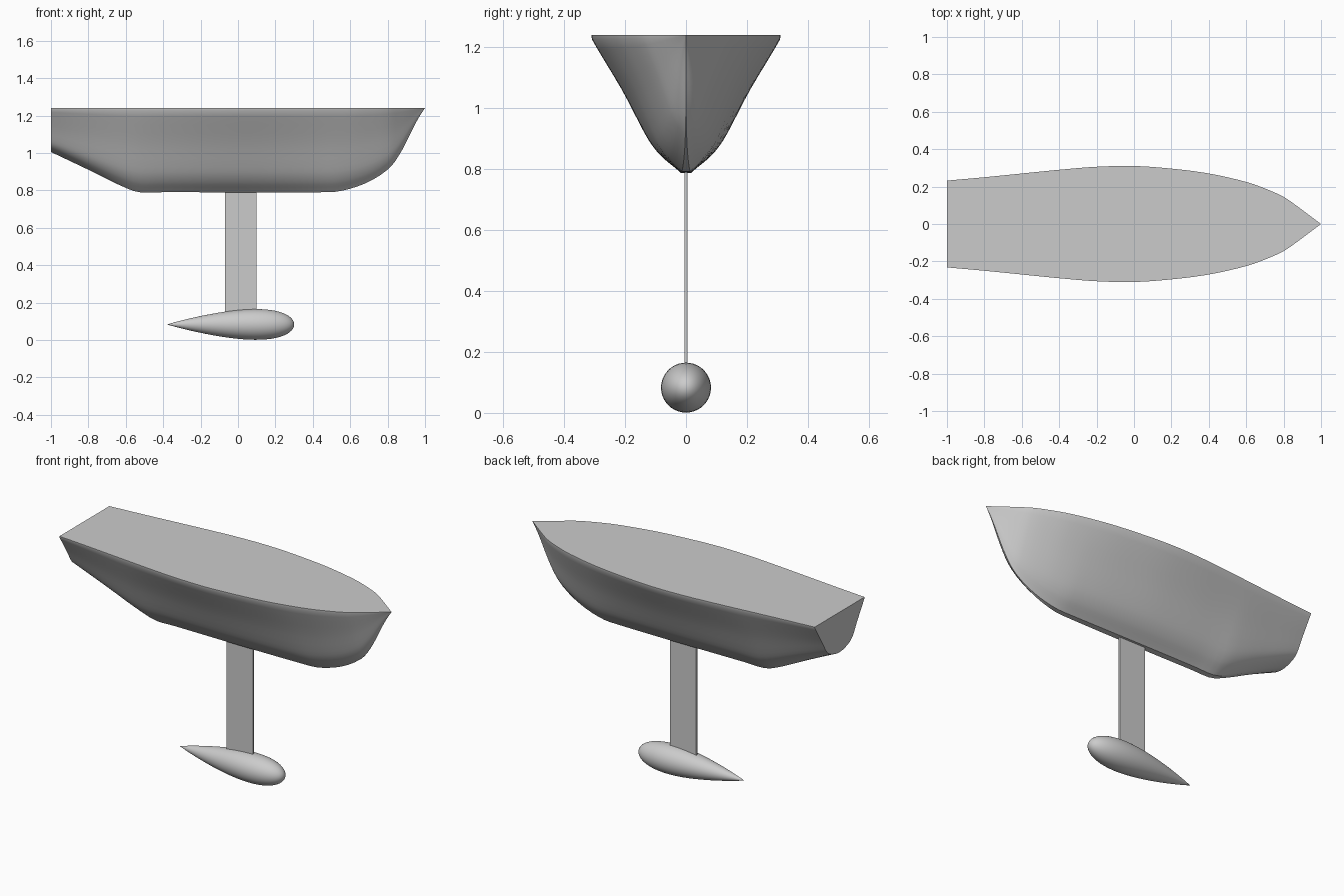
import bpy, bmesh
from math import sin, cos, pi, sqrt

cube = bpy.data.objects.get("Cube")
if cube:
    bpy.data.objects.remove(cube)

grey = bpy.data.materials.new("light grey")
grey.use_nodes = True
grey.diffuse_color = (0.6, 0.6, 0.6, 1)
grey.node_tree.nodes["Principled BSDF"].inputs["Base Color"].default_value = (0.6, 0.6, 0.6, 1)

DECK_Z = 1.24


def curve(points, x):
    """Smooth interpolation through sorted (x, value) points."""
    n = len(points)
    i = 0
    while i < n - 2 and x > points[i + 1][0]:
        i += 1

    def slope(k):
        a, b = points[max(k - 1, 0)], points[min(k + 1, n - 1)]
        return (b[1] - a[1]) / (b[0] - a[0])
    (x0, v0), (x1, v1) = points[i], points[i + 1]
    d = x1 - x0
    t = (x - x0) / d
    return ((2*t**3 - 3*t**2 + 1) * v0 + (t**3 - 2*t**2 + t) * d * slope(i)
            + (3*t**2 - 2*t**3) * v1 + (t**3 - t**2) * d * slope(i + 1))


def finish(name, bm, angle=None):
    bmesh.ops.remove_doubles(bm, verts=bm.verts, dist=1e-5)
    bmesh.ops.recalc_face_normals(bm, faces=bm.faces)
    mesh = bpy.data.meshes.new(name)
    bm.to_mesh(mesh)
    bm.free()
    obj = bpy.data.objects.new(name, mesh)
    bpy.context.collection.objects.link(obj)
    mesh.materials.append(grey)
    if angle:
        bpy.ops.object.select_all(action='DESELECT')
        obj.select_set(True)
        bpy.context.view_layer.objects.active = obj
        bpy.ops.object.shade_smooth_by_angle(angle=angle)
    return obj


def skin(bm, rings, closed):
    """Bridge matching rows of points with quads."""
    rows = [[bm.verts.new(p) for p in ring] for ring in rings]
    for a, b in zip(rows, rows[1:]):
        for j in range(len(a) if closed else len(a) - 1):
            k = (j + 1) % len(a)
            bm.faces.new((a[j], a[k], b[k], b[j]))
    return rows


# Hull: deck outline, keel line and two section shapes (midship, transom)
beam = [(-1, .232), (-.8, .25), (-.6, .27), (-.4, .29), (-.2, .306), (0, .31), (.2, .296),
        (.4, .27), (.6, .225), (.7, .19), (.8, .145), (.87, .097), (.92, .06), (1, 0)]
keel = [(-1, 1.005), (-.8, .91), (-.62, .822), (-.53, .79), (-.4, .79), (.48, .79), (.55, .797),
        (.65, .825), (.74, .868), (.82, .93), (.88, 1.02), (.94, 1.14), (.97, 1.195), (1, DECK_Z)]
midship = [(0, .06), (.03, .11), (.12, .265), (.24, .4), (.58, .66), (.97, .995), (1, 1)]
transom = [(0, .08), (.03, .22), (.1, .4), (.2, .52), (.5, .7), (.97, .995), (1, 1)]
heights = [0, .015, .03, .06, .09, .12, .16, .2, .24, .3, .4, .5, .6, .7, .8, .9, .97, 1]
stations = [-1 + .04 * i for i in range(46)] + [.82, .84, .86, .88, .9, .92, .94, .96, .98, 1]

bm = bmesh.new()
rings = []
for x in stations:
    half, low = curve(beam, x), curve(keel, x)
    aft = min(max((-.5 - x) / .5, 0), 1)
    bow = min(max((x - .5) / .4, 0), 1)
    side = []
    for h in heights:
        w = (1 - aft) * curve(midship, h) + aft * curve(transom, h)
        w -= bow * .06 * (1 - h)
        side.append((x, half * w, low + (DECK_Z - low) * h))
    rings.append([(px, -y, z) for px, y, z in reversed(side)] + side)
rows = skin(bm, rings, False)
bm.faces.new(rows[0])
bm.faces.new([r[0] for r in rows] + [r[-1] for r in reversed(rows)])
bmesh.ops.dissolve_degenerate(bm, edges=bm.edges, dist=1e-5)
finish("hull", bm, 0.5)

# Keel fin
bm = bmesh.new()
bmesh.ops.create_cube(bm, size=1)
for v in bm.verts:
    v.co = (.015 + v.co.x * .17, v.co.y * .01, .46 + v.co.z * .7)
finish("keel_fin", bm)

# Ballast bulb: revolved teardrop, blunt end forward
bm = bmesh.new()
rings = []
for i in range(33):
    t = (1 - cos(pi * i / 32)) / 2
    r = .82 * (.2969 * sqrt(t) - .126 * t - .3516 * t**2 + .2843 * t**3 - .1036 * t**4)
    rings.append([(.3 - .68 * t, r * cos(a), .083 + r * sin(a))
                  for a in (2 * pi * j / 40 for j in range(40))])
skin(bm, rings, True)
finish("ballast_bulb", bm, 0.6)
